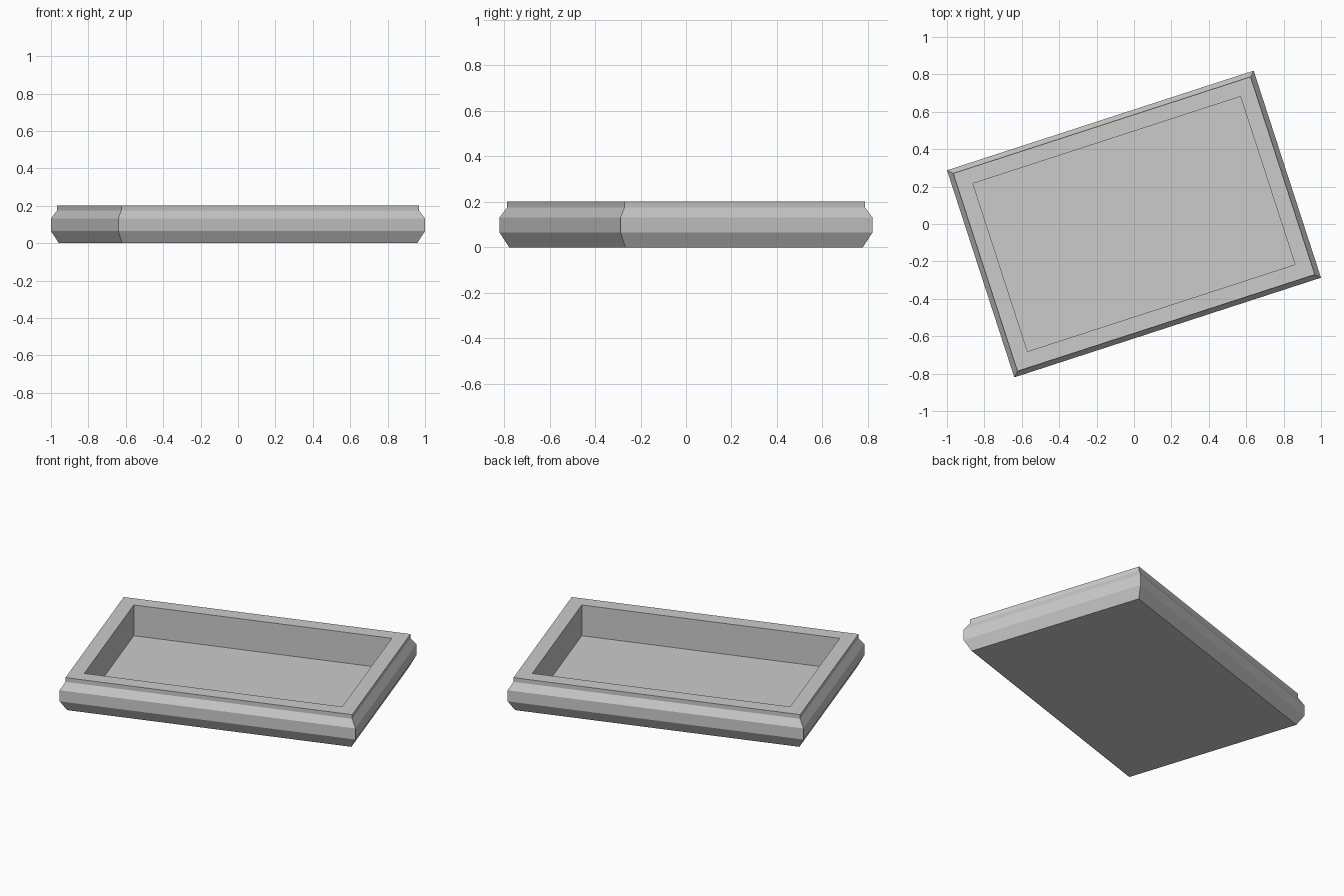
import bpy, bmesh, math

cube = bpy.data.objects.get("Cube")
if cube:
    bpy.data.objects.remove(cube, do_unlink=True)

HALF_X, HALF_Y = 0.862, 0.582
# (inset from the widest outline, height), from the underside around to the floor
PROFILE = [(0.033, 0), (0, 0.064), (0, 0.132), (0.026, 0.176),
           (0.026, 0.202), (0.11, 0.202), (0.11, 0.013)]

# Plain grey finish
grey = bpy.data.materials.new("plain grey")
grey.use_nodes = True
colour = (0.6, 0.6, 0.6, 1)
grey.diffuse_color = colour
grey.node_tree.nodes["Principled BSDF"].inputs["Base Color"].default_value = colour


def ring(bm, inset, z):
    x, y = HALF_X - inset, HALF_Y - inset
    return [bm.verts.new((sx * x, sy * y, z))
            for sx, sy in ((-1, -1), (1, -1), (1, 1), (-1, 1))]


# Tray: moulded sides, flat rim and deep recess
bm = bmesh.new()
rings = [ring(bm, *point) for point in PROFILE]
for low, high in zip(rings, rings[1:]):
    for i in range(4):
        j = (i + 1) % 4
        bm.faces.new((low[i], low[j], high[j], high[i]))

# Underside and recess floor
bm.faces.new(rings[0][::-1])
bm.faces.new(rings[-1])

mesh = bpy.data.meshes.new("tray")
bm.to_mesh(mesh)
bm.free()
mesh.materials.append(grey)
tray = bpy.data.objects.new("tray", mesh)
tray.rotation_euler.z = math.radians(18)
bpy.context.collection.objects.link(tray)
